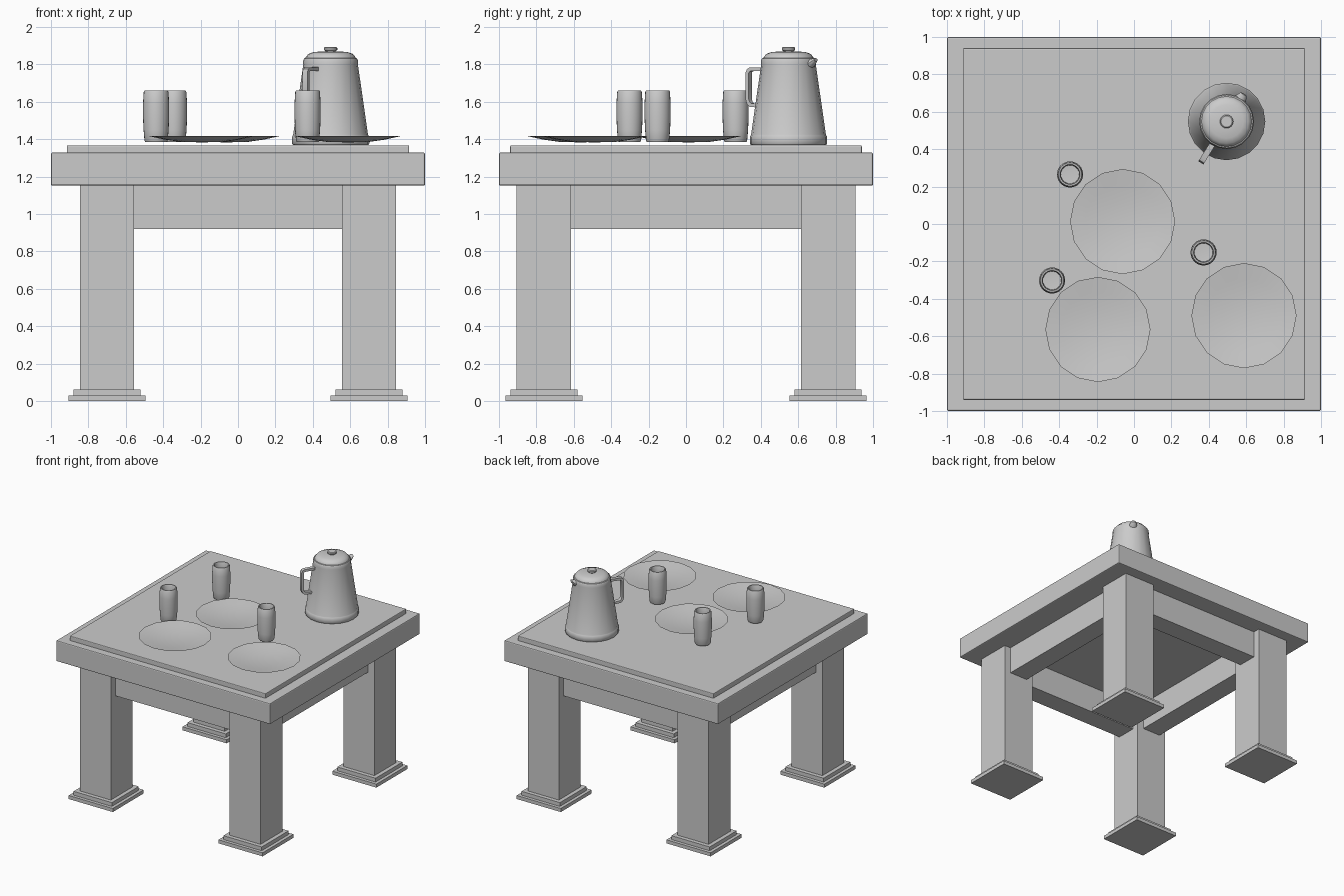
import bpy, bmesh, math

if "Cube" in bpy.data.objects:
    bpy.data.objects.remove(bpy.data.objects["Cube"])


def link(name, bm, loc=(0, 0, 0), rot=0.0, smooth=False):
    bmesh.ops.recalc_face_normals(bm, faces=bm.faces)
    me = bpy.data.meshes.new(name)
    bm.to_mesh(me)
    bm.free()
    ob = bpy.data.objects.new(name, me)
    bpy.context.collection.objects.link(ob)
    ob.location = loc
    ob.rotation_euler.z = rot
    if smooth:
        bpy.ops.object.select_all(action='DESELECT')
        ob.select_set(True)
        bpy.context.view_layer.objects.active = ob
        bpy.ops.object.shade_smooth_by_angle(angle=math.radians(40))
    return ob


def box(name, x0, x1, y0, y1, z0, z1, bevel=0.0):
    bm = bmesh.new()
    bmesh.ops.create_cube(bm, size=1)
    for v in bm.verts:
        v.co = ((x0 + x1) / 2 + v.co.x * (x1 - x0),
                (y0 + y1) / 2 + v.co.y * (y1 - y0),
                (z0 + z1) / 2 + v.co.z * (z1 - z0))
    ob = link(name, bm)
    if bevel:
        mod = ob.modifiers.new("bevel", 'BEVEL')
        mod.width = bevel
        mod.segments = 2
    return ob


def lathe(name, profile, loc, sides):
    """Spin an (r, z) profile about z."""
    bm = bmesh.new()
    vs = [bm.verts.new((r, 0, z)) for r, z in profile]
    es = [bm.edges.new(p) for p in zip(vs, vs[1:])]
    bmesh.ops.spin(bm, geom=vs + es, axis=(0, 0, 1), cent=(0, 0, 0),
                   angle=2 * math.pi, steps=sides, use_duplicate=False)
    bmesh.ops.remove_doubles(bm, verts=bm.verts, dist=1e-4)
    return link(name, bm, loc, smooth=True)


def skin(name, rings, loc, rot):
    """Join equal-sized point rings into a closed tube."""
    bm = bmesh.new()
    rows = [[bm.verts.new(p) for p in ring] for ring in rings]
    n = len(rows[0])
    for a, b in zip(rows, rows[1:]):
        for i in range(n):
            j = (i + 1) % n
            bm.faces.new((a[i], a[j], b[j], b[i]))
    bm.faces.new(rows[0])
    bm.faces.new(rows[-1])
    return link(name, bm, loc, rot, smooth=True)


# Table top: slab and raised panel
box("table_slab", -1, 1, -1, 1, 1.152, 1.328, 0.008)
box("table_panel", -0.915, 0.915, -0.94, 0.94, 1.32, 1.367, 0.006)

# Legs with stepped feet
for sx, side in ((-1, "left"), (1, "right")):
    for sy, end in ((-1, "front"), (1, "back")):
        cx, cy = sx * 0.70, sy * 0.76
        for part, h, z0, z1 in (("leg", 0.145, 0.055, 1.155),
                                ("foot_step", 0.179, 0.03, 0.062),
                                ("foot_base", 0.206, 0.0, 0.03)):
            box(f"{end}_{side}_{part}", cx - h, cx + h, cy - h, cy + h, z0, z1)

# Aprons between the legs
for s, a, b in ((-1, "front", "left"), (1, "back", "right")):
    box(a + "_apron", -0.57, 0.57, s * 0.76 - 0.085, s * 0.76 + 0.085, 0.92, 1.155)
    box(b + "_apron", s * 0.70 - 0.085, s * 0.70 + 0.085, -0.63, 0.63, 0.92, 1.155)

# Plates: shallow 16-sided dishes
plate = [(0, 1.383), (0.11, 1.385), (0.2, 1.398), (0.281, 1.416),
         (0.2, 1.405), (0.11, 1.393), (0, 1.391)]
for i, (x, y) in enumerate(((-0.061, 0.013), (-0.193, -0.564), (0.588, -0.49))):
    lathe(f"plate_{i + 1}", plate, (x, y, 0), 16)

# Cups: slightly bulged, open at the top
cup = [(0, 1.385), (0.058, 1.385), (0.062, 1.393), (0.067, 1.45), (0.07, 1.52),
       (0.07, 1.59), (0.066, 1.652), (0.062, 1.66), (0.054, 1.66), (0.050, 1.652),
       (0.054, 1.59), (0.054, 1.5), (0.049, 1.405), (0, 1.402)]
for i, (x, y) in enumerate(((-0.342, 0.265), (0.372, -0.152), (-0.438, -0.302))):
    lathe(f"cup_{i + 1}", cup, (x, y, 0), 24)

# Coffee pot: tapered body, domed lid and knob
pot = (0.495, 0.548, 0)
lathe("pot_body", [(0, 1.37), (0.202, 1.37), (0.207, 1.376), (0.207, 1.412),
                   (0.202, 1.42), (0.200, 1.425), (0.146, 1.80), (0.147, 1.82),
                   (0.141, 1.832), (0.13, 1.836), (0, 1.836)], pot, 20)
lathe("pot_lid", [(0.135, 1.83), (0.134, 1.838), (0.118, 1.856), (0.09, 1.866),
                  (0.035, 1.870), (0, 1.870)], pot, 20)
lathe("pot_knob", [(0.025, 1.865), (0.028, 1.872), (0.036, 1.877), (0.036, 1.888),
                   (0.03, 1.893), (0, 1.893)], pot, 16)

# Handle: flat strap bent outward from the body
aim = math.atan2(-0.85, -0.53)
outer = [(0.14, 1.785), (0.235, 1.783), (0.252, 1.775), (0.26, 1.757),
         (0.26, 1.61), (0.252, 1.588), (0.235, 1.573), (0.17, 1.568)]
inner = [(0.14, 1.766), (0.230, 1.764), (0.237, 1.761), (0.241, 1.753),
         (0.241, 1.615), (0.236, 1.600), (0.226, 1.592), (0.17, 1.587)]
w = 0.016
skin("pot_handle", [[(a[0], -w, a[1]), (a[0], w, a[1]), (b[0], w, b[1]), (b[0], -w, b[1])]
                    for a, b in zip(outer, inner)], pot, aim)

# Spout: small tapered lip opposite the handle
spout = []
for r, z, hw, hh in ((0.11, 1.795, 0.036, 0.03), (0.15, 1.808, 0.030, 0.021),
                     (0.172, 1.825, 0.018, 0.009)):
    spout.append([(r + 0.3 * hh * -math.sin(t), hw * math.cos(t), z + hh * math.sin(t))
                  for t in (k * math.pi / 5 for k in range(10))])
skin("pot_spout", spout, pot, aim + math.pi)
